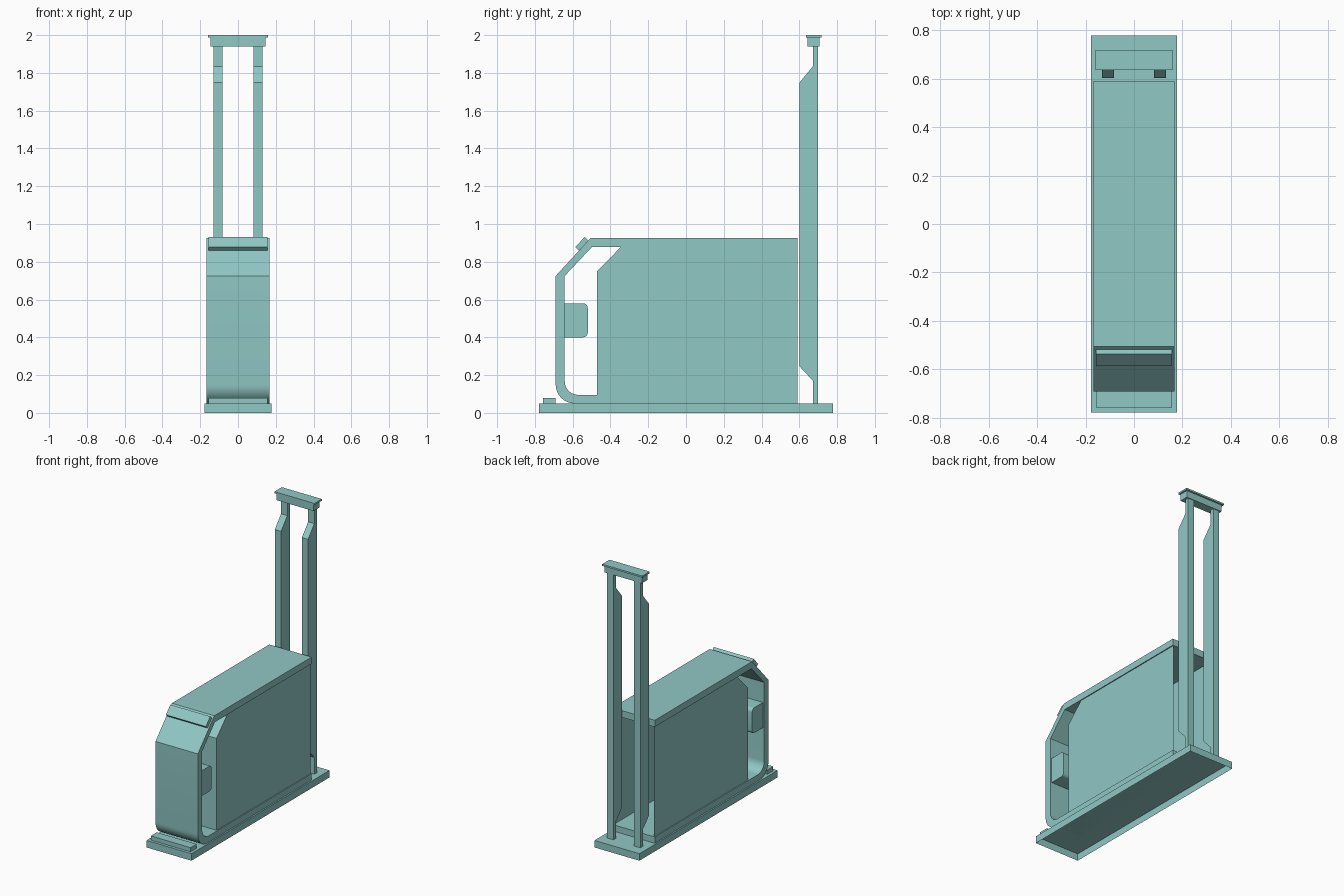
import bpy, bmesh, math

if "Cube" in bpy.data.objects:
    bpy.data.objects.remove(bpy.data.objects["Cube"])

teal = bpy.data.materials.new("pale teal")
teal.diffuse_color = (0.28, 0.58, 0.56, 1)
teal.use_nodes = True
teal.node_tree.nodes["Principled BSDF"].inputs["Base Color"].default_value = teal.diffuse_color


def finish(name, bm, smooth=False):
    bmesh.ops.recalc_face_normals(bm, faces=bm.faces[:])
    me = bpy.data.meshes.new(name)
    bm.to_mesh(me)
    bm.free()
    ob = bpy.data.objects.new(name, me)
    bpy.context.collection.objects.link(ob)
    me.materials.append(teal)
    if smooth:
        bpy.ops.object.select_all(action='DESELECT')
        ob.select_set(True)
        bpy.context.view_layer.objects.active = ob
        bpy.ops.object.shade_smooth_by_angle(angle=math.radians(30))
    return ob


def prism(name, profile, x0, x1, skip=(), smooth=False):
    """Extrude a (y, z) profile along x; skip lists the edges left open."""
    bm = bmesh.new()
    a = [bm.verts.new((x0, y, z)) for y, z in profile]
    b = [bm.verts.new((x1, y, z)) for y, z in profile]
    bm.faces.new(a)
    bm.faces.new(b[::-1])
    n = len(profile)
    for i in range(n):
        if i not in skip:
            j = (i + 1) % n
            bm.faces.new((a[i], b[i], b[j], a[j]))
    return finish(name, bm, smooth)


def box(name, x, y0, y1, z0, z1, skip=()):
    return prism(name, [(y0, z0), (y1, z0), (y1, z1), (y0, z1)], -x, x, skip)


def arc(cy, cz, r, a0, a1, n=8):
    return [(cy + r * math.cos(math.radians(a0 + (a1 - a0) * i / n)),
             cz + r * math.sin(math.radians(a0 + (a1 - a0) * i / n)))
            for i in range(n + 1)]


# base tray, open underneath, and front step
box("base_plate", 0.177, -0.777, 0.777, 0, 0.05, skip=(0,))
box("front_step", 0.157, -0.757, -0.69, 0.05, 0.08)

# wrap-around band: paired outer and inner outlines
outer = [(0.59, 0.926), (-0.505, 0.926), (-0.69, 0.725)] + arc(-0.59, 0.15, 0.1, 180, 270) + [(0.59, 0.05)]
inner = [(0.59, 0.878), (-0.498, 0.878), (-0.642, 0.725)] + arc(-0.57, 0.167, 0.072, 180, 270) + [(0.59, 0.095)]
bm = bmesh.new()
rings = [[bm.verts.new((x, y, z)) for y, z in pts]
         for x, pts in ((-0.167, outer), (0.167, outer), (0.167, inner), (-0.167, inner))]
for k in range(4):
    p, q = rings[k], rings[(k + 1) % 4]
    for i in range(len(p) - 1):
        bm.faces.new((p[i], q[i], q[i + 1], p[i + 1]))
for i in (0, -1):
    bm.faces.new([r[i] for r in rings])
finish("outer_band", bm, True)

# cabinet inside the band, open at the back
prism("cabinet", [(-0.47, 0.095), (0.59, 0.095), (0.59, 0.878), (-0.345, 0.878), (-0.47, 0.75)],
      -0.16, 0.16, skip=(1,))

# rounded reader block behind the front of the band
prism("reader_block", [(-0.642, 0.4)] + arc(-0.545, 0.425, 0.025, -90, 0, 5)
      + arc(-0.545, 0.555, 0.025, 0, 90, 5) + [(-0.642, 0.58)], -0.157, 0.157, smooth=True)

# tilted plate on the sloped corner
prism("sloped_plate", [(-0.567, 0.859), (-0.586, 0.877), (-0.537, 0.931), (-0.518, 0.912)], -0.157, 0.157)

# two rear posts with front fins
post = [(0.70, 0.05), (0.70, 1.94), (0.672, 1.94), (0.672, 1.835), (0.602, 1.75),
        (0.602, 0.245), (0.672, 0.17), (0.672, 0.05)]
for side, s in (("left", -1), ("right", 1)):
    prism(side + "_post", post, min(s * 0.082, s * 0.131), max(s * 0.082, s * 0.131))

# head joining the posts
box("head_block", 0.146, 0.642, 0.706, 1.94, 1.988)
box("head_cap", 0.158, 0.635, 0.718, 1.988, 2.0)
